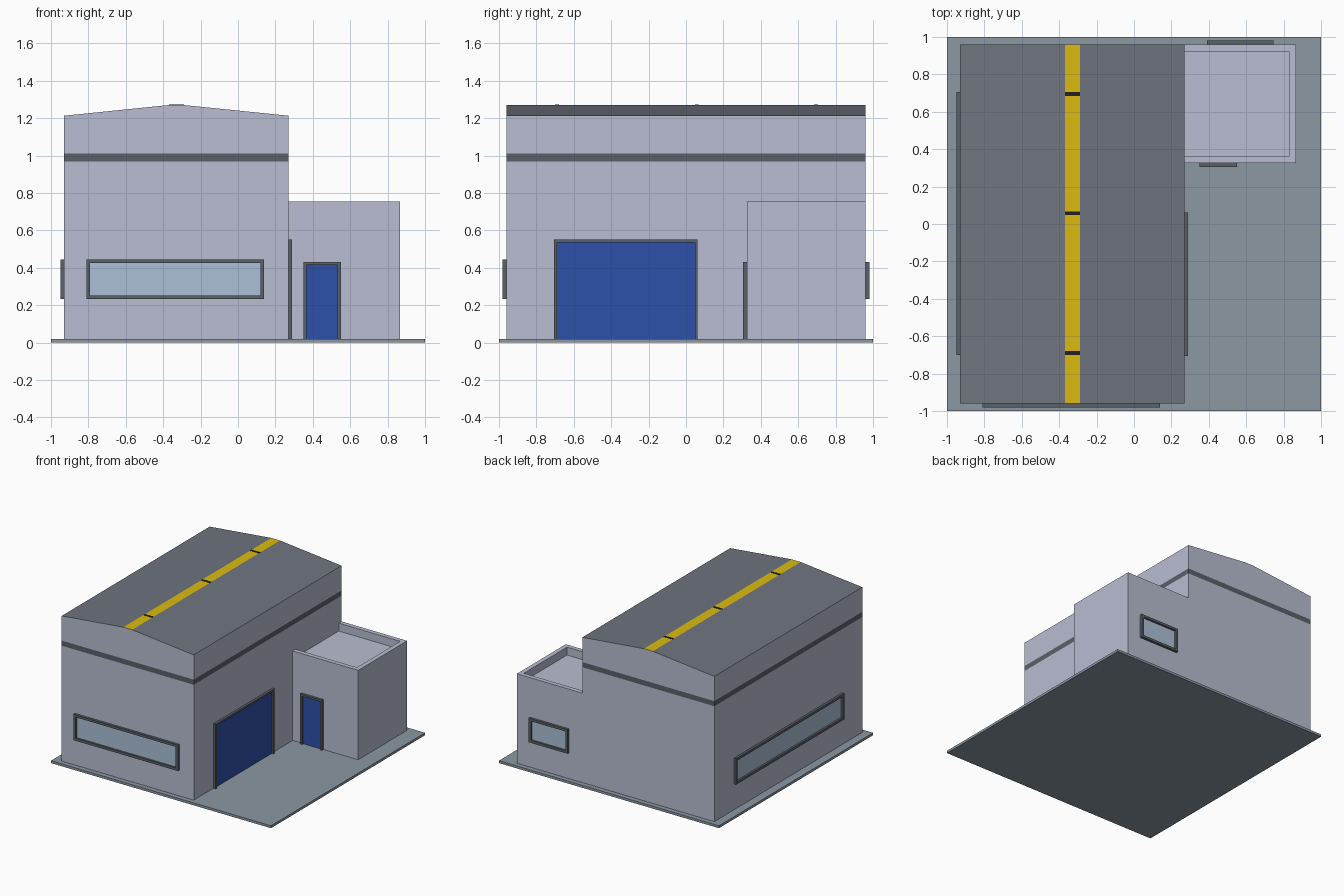
import bpy, bmesh
from mathutils import Vector

if "Cube" in bpy.data.objects:
    bpy.data.objects.remove(bpy.data.objects["Cube"])


def mat(name, rgb):
    m = bpy.data.materials.new(name)
    m.diffuse_color = (*rgb, 1)
    m.use_nodes = True
    m.node_tree.nodes["Principled BSDF"].inputs["Base Color"].default_value = m.diffuse_color
    return m


WALL = mat("wall_grey", (0.48, 0.51, 0.64))
ROOF = mat("roof_grey", (0.16, 0.175, 0.21))
TRIM = mat("trim_dark", (0.105, 0.12, 0.14))
SLAB = mat("slab_grey", (0.26, 0.315, 0.365))
BLUE = mat("door_blue", (0.026, 0.08, 0.40))
GLASS = mat("glass", (0.41, 0.53, 0.68))
YELLOW = mat("ridge_yellow", (0.72, 0.50, 0.005))
BLACK = mat("mark_black", (0.015, 0.015, 0.015))


def finish(name, bm, *mats):
    bmesh.ops.recalc_face_normals(bm, faces=bm.faces)
    me = bpy.data.meshes.new(name)
    bm.to_mesh(me)
    bm.free()
    for m in mats:
        me.materials.append(m)
    ob = bpy.data.objects.new(name, me)
    bpy.context.collection.objects.link(ob)
    return ob


def box(name, lo, hi, m):
    bm = bmesh.new()
    bmesh.ops.create_cube(bm, size=1)
    for v in bm.verts:
        v.co = Vector([lo[i] + (v.co[i] + 0.5) * (hi[i] - lo[i]) for i in range(3)])
    return finish(name, bm, m)


def extrude(bm, vec):
    r = bmesh.ops.extrude_face_region(bm, geom=bm.faces[:])
    vs = [g for g in r["geom"] if isinstance(g, bmesh.types.BMVert)]
    bmesh.ops.translate(bm, verts=vs, vec=vec)


def opening(name, axis, plane, sign, u0, u1, v0, v1, t, fill, is_door=False):
    """Raised frame on a wall with a thin panel inside; doors have no sill bar."""
    def at(u, v, d=0.0):
        p = plane + sign * d
        return Vector((p, u, v)) if axis == "x" else Vector((u, p, v))

    b = v0 if is_door else v0 + t
    outer = [(u0, v0), (u0, v1), (u1, v1), (u1, v0)]
    inner = [(u0 + t, b), (u0 + t, v1 - t), (u1 - t, v1 - t), (u1 - t, b)]
    bm = bmesh.new()
    o = [bm.verts.new(at(*p)) for p in outer]
    i = [bm.verts.new(at(*p)) for p in inner]
    for k in range(3 if is_door else 4):
        n = (k + 1) % 4
        bm.faces.new((o[k], o[n], i[n], i[k]))
    extrude(bm, at(0, 0, 0.02) - at(0, 0))
    finish(name + "_frame", bm, TRIM)
    bm = bmesh.new()
    bm.faces.new([bm.verts.new(at(*p)) for p in inner])
    extrude(bm, at(0, 0, 0.004) - at(0, 0))
    finish(name + "_panel", bm, fill)


# Ground slab
box("base_slab", (-1, -1, 0), (1, 1, 0.02), SLAB)

# Main hall: gable profile, with the dark band cut into its walls
bm = bmesh.new()
profile = [(-0.93, 0.02), (0.27, 0.02), (0.27, 1.213), (-0.29, 1.27), (-0.37, 1.27), (-0.93, 1.213)]
bm.faces.new([bm.verts.new((x, -0.96, z)) for x, z in profile])
extrude(bm, (0, 1.92, 0))
for z in (0.968, 1.01):
    bmesh.ops.bisect_plane(bm, geom=bm.verts[:] + bm.edges[:] + bm.faces[:],
                           plane_co=(0, 0, z), plane_no=(0, 0, 1))
bmesh.ops.recalc_face_normals(bm, faces=bm.faces)
for f in bm.faces:
    c = f.calc_center_median()
    if f.normal.z > 0.5:
        f.material_index = 3 if f.normal.z > 0.9999 else 2
    elif 0.968 < c.z < 1.01:
        f.material_index = 1
finish("main_hall", bm, WALL, TRIM, ROOF, YELLOW)

# Black marks across the ridge strip
for n, y in enumerate((-0.69, 0.058, 0.695)):
    box(f"ridge_mark_{n + 1}", (-0.37, y - 0.01, 1.268), (-0.29, y + 0.01, 1.272), BLACK)

# Side annex with a sunken roof behind its parapet
annex = box("annex", (0.27, 0.325, 0.02), (0.865, 0.96, 0.755), WALL)
cutter = box("annex_roof_cutter", (0.2, 0.362, 0.69), (0.828, 0.923, 0.9), WALL)
cutter.hide_render = True
cutter.hide_viewport = True
cut = annex.modifiers.new("roof_recess", "BOOLEAN")
cut.operation = "DIFFERENCE"
cut.solver = "EXACT"
cut.object = cutter

# Windows and doors
opening("front_window", "y", -0.96, -1, -0.81, 0.14, 0.232, 0.445, 0.02, GLASS)
opening("left_window", "x", -0.93, -1, -0.70, 0.705, 0.232, 0.445, 0.02, GLASS)
opening("back_window", "y", 0.96, 1, 0.39, 0.745, 0.232, 0.43, 0.02, GLASS)
opening("garage_door", "x", 0.27, 1, -0.705, 0.062, 0.02, 0.551, 0.015, BLUE, True)
opening("annex_door", "y", 0.325, -1, 0.35, 0.55, 0.02, 0.432, 0.017, BLUE, True)
